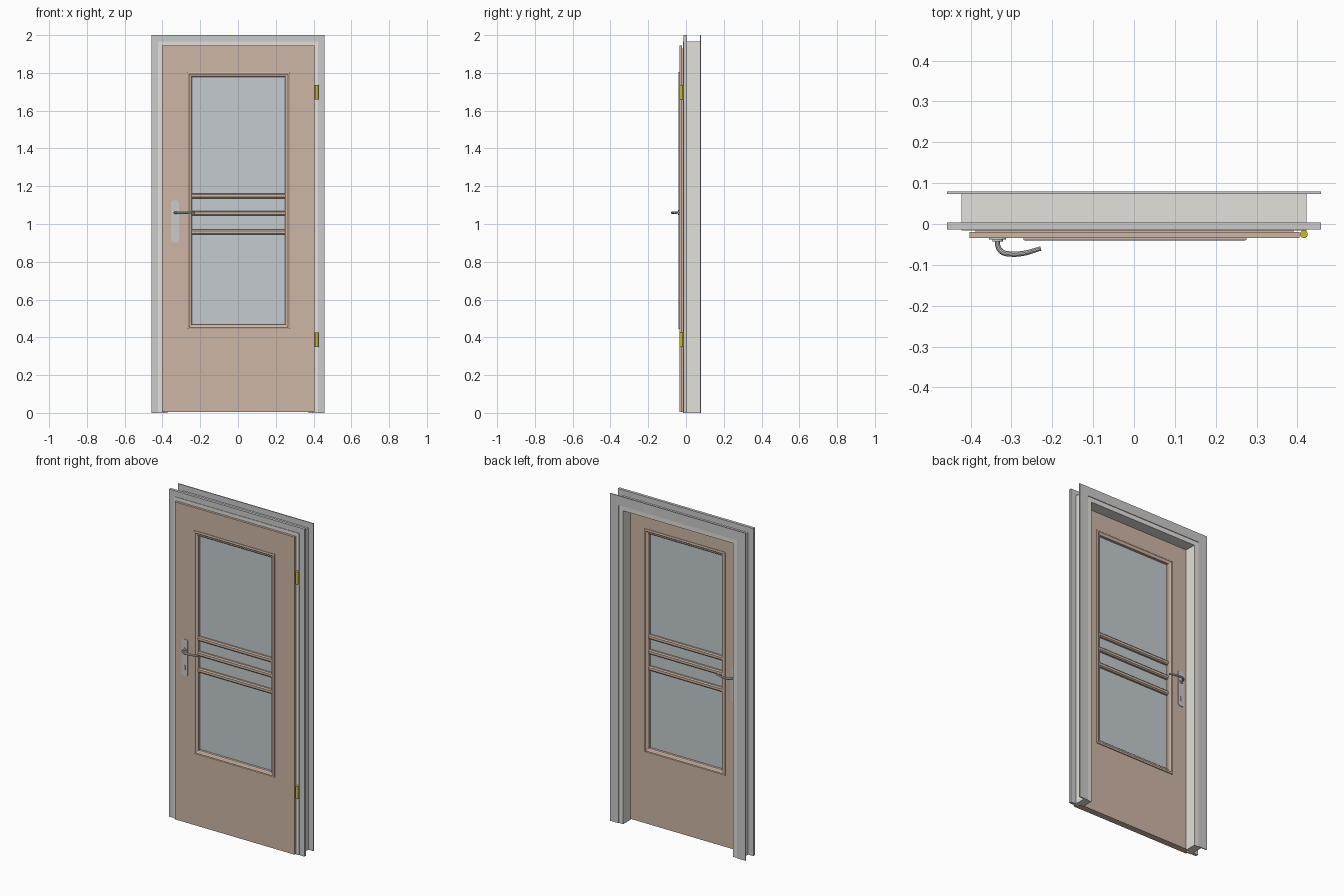
import bpy, bmesh, math

if "Cube" in bpy.data.objects:
    bpy.data.objects.remove(bpy.data.objects["Cube"])

YC = -0.0145          # middle plane of the door leaf
flip = lambda y: 2 * YC - y


def material(name, rgb):
    m = bpy.data.materials.new(name)
    m.diffuse_color = (*rgb, 1)
    m.use_nodes = True
    m.node_tree.nodes["Principled BSDF"].inputs["Base Color"].default_value = m.diffuse_color
    return m


WOOD = material("wood", (0.62, 0.47, 0.38))
LINER = material("liner", (0.76, 0.75, 0.70))
GLASS = material("glass", (0.55, 0.60, 0.62))
BRASS = material("brass", (0.60, 0.50, 0.03))


def finish(bm, name, mat=None, smooth=False):
    bmesh.ops.recalc_face_normals(bm, faces=bm.faces)
    me = bpy.data.meshes.new(name)
    bm.to_mesh(me)
    bm.free()
    ob = bpy.data.objects.new(name, me)
    bpy.context.collection.objects.link(ob)
    if mat:
        me.materials.append(mat)
    if smooth:
        me.shade_smooth()
    return ob


def mitred(name, rects, mat=None, closed=True):
    """Mitred frame through a loop of rectangles (x0, x1, z0, z1, y)."""
    bm = bmesh.new()
    rings = [[bm.verts.new((x, y, z)) for x, z in
              ((x0, z0), (x0, z1), (x1, z1), (x1, z0))] for x0, x1, z0, z1, y in rects]
    n = len(rings)
    for i in range(n):
        a, b = rings[i], rings[(i + 1) % n]
        for k in range(4 if closed else 3):
            j = (k + 1) % 4
            bm.faces.new((a[k], a[j], b[j], b[k]))
    if not closed:
        for k in (0, 3):
            bm.faces.new([r[k] for r in rings])
    return finish(bm, name, mat)


def surround(name, profile, mat=None):
    """Door surround: profile of (inset from outer edge, y), open at the floor."""
    return mitred(name, [(-0.458 + d, 0.458 - d, 0, 2 - d, y) for d, y in profile], mat, False)


def prism(name, outline, y0, y1, mat=None):
    """Extrude an (x, z) outline along y."""
    bm = bmesh.new()
    f = bm.faces.new([bm.verts.new((x, y0, z)) for x, z in outline])
    g = bmesh.ops.extrude_face_region(bm, geom=[f])["geom"]
    for v in g:
        if isinstance(v, bmesh.types.BMVert):
            v.co.y = y1
    return finish(bm, name, mat)


def rounded(cx, cz, w, h, r, n=5):
    pts = []
    for q, (sx, sz) in enumerate(((1, 1), (-1, 1), (-1, -1), (1, -1))):
        for i in range(n + 1):
            a = math.pi / 2 * (q + i / n)
            pts.append((cx + sx * (w / 2 - r) + r * math.cos(a),
                        cz + sz * (h / 2 - r) + r * math.sin(a)))
    return pts


def cylinder(name, r, depth, loc, rot=(0, 0, 0), mat=None):
    bpy.ops.mesh.primitive_cylinder_add(vertices=24, radius=r, depth=depth, location=loc, rotation=rot)
    ob = bpy.context.object
    ob.name = name
    if mat:
        ob.data.materials.append(mat)
    bpy.ops.object.shade_smooth_by_angle()
    return ob


# Wall liner with the door rebate, and a casing on each side
surround("frame_liner", [(0.035, -0.016), (0.063, -0.016), (0.063, 0.006),
                         (0.086, 0.006), (0.086, 0.076), (0.035, 0.076)], LINER)
surround("front_casing", [(0, -0.013), (0.037, -0.013), (0.037, 0.004), (0, 0.004)])
surround("back_casing", [(0, 0.080), (0.058, 0.080), (0.058, 0.074), (0, 0.074)])

# Door leaf: overlapping front flange, thicker body, window opening
leaf = (-0.403, 0.405, 0.006, 1.945)
body = (-0.388, 0.390, 0.006, 1.930)
hole = (-0.252, 0.257, 0.461, 1.787)
mitred("door_leaf", [(*leaf, -0.034), (*leaf, -0.020), (*body, -0.020),
                     (*body, 0.005), (*hole, 0.005), (*hole, -0.034)], WOOD)

# Window moulding on both faces
moulding = [(0, -0.033), (0, -0.039), (0.004, -0.041), (0.010, -0.041), (0.014, -0.038),
            (0.022, -0.036), (0.026, -0.032), (0.026, -0.017), (0.016, -0.017), (0.016, -0.033)]
for side, m in (("front", lambda y: y), ("back", flip)):
    mitred(side + "_window_moulding",
           [(-0.270 + d, 0.275 - d, 0.443 + d, 1.805 - d, m(y)) for d, y in moulding], WOOD)

# Glass pane
prism("glass_pane", [(-0.252, 0.461), (0.257, 0.461), (0.257, 1.787), (-0.252, 1.787)],
      YC - 0.003, YC + 0.003, GLASS)

# Three glazing bars with chamfered front and back
for i, z in enumerate((0.957, 1.057, 1.149)):
    bm = bmesh.new()
    sec = [(-0.014, 0.013), (-0.020, 0.007), (-0.020, -0.007), (-0.014, -0.013),
           (0.014, -0.013), (0.020, -0.007), (0.020, 0.007), (0.014, 0.013)]
    ends = [[bm.verts.new((x, YC + y, z + h)) for y, h in sec] for x in (-0.246, 0.251)]
    for k in range(8):
        j = (k + 1) % 8
        bm.faces.new((ends[0][k], ends[0][j], ends[1][j], ends[1][k]))
    for e in ends:
        bm.faces.new(e)
    finish(bm, f"glazing_bar_{i + 1}", WOOD)

# Hinges
for i, z in enumerate((0.388, 1.698)):
    cylinder(f"hinge_{i + 1}", 0.0095, 0.076, (0.416, -0.025, z), mat=BRASS)

# Handle set on both faces: plate, rosette, lock cylinder, curved lever
HX, HZ = -0.334, 1.060
path = [(HX, -0.036, 0.9), (HX + 0.001, -0.055, 0.95), (HX + 0.012, -0.069, 1.0),
        (HX + 0.032, -0.0735, 1.0), (HX + 0.062, -0.072, 0.95), (HX + 0.106, -0.060, 0.8)]
for side, m in (("front", lambda y: y), ("back", flip)):
    prism(side + "_handle_plate", rounded(HX, 1.013, 0.041, 0.223, 0.014), m(-0.033), m(-0.038))
    cylinder(side + "_handle_rosette", 0.013, 0.008, (HX, m(-0.039), HZ), (math.pi / 2, 0, 0))
    prism(side + "_lock_cylinder", rounded(HX, 0.952, 0.010, 0.034, 0.0049), m(-0.037), m(-0.041))
    cu = bpy.data.curves.new(side + "_handle_lever", "CURVE")
    cu.dimensions = "3D"
    cu.bevel_depth = 0.0065
    cu.bevel_resolution = 3
    cu.use_fill_caps = True
    sp = cu.splines.new("BEZIER")
    sp.resolution_u = 5
    sp.bezier_points.add(len(path) - 1)
    for p, (x, y, r) in zip(sp.bezier_points, path):
        p.co = (x, m(y), HZ)
        p.radius = r
        p.handle_left_type = p.handle_right_type = "AUTO"
    ob = bpy.data.objects.new(side + "_handle_lever", cu)
    bpy.context.collection.objects.link(ob)
    bpy.ops.object.select_all(action="DESELECT")
    ob.select_set(True)
    bpy.context.view_layer.objects.active = ob
    bpy.ops.object.convert(target="MESH")
    bpy.ops.object.shade_smooth_by_angle()
